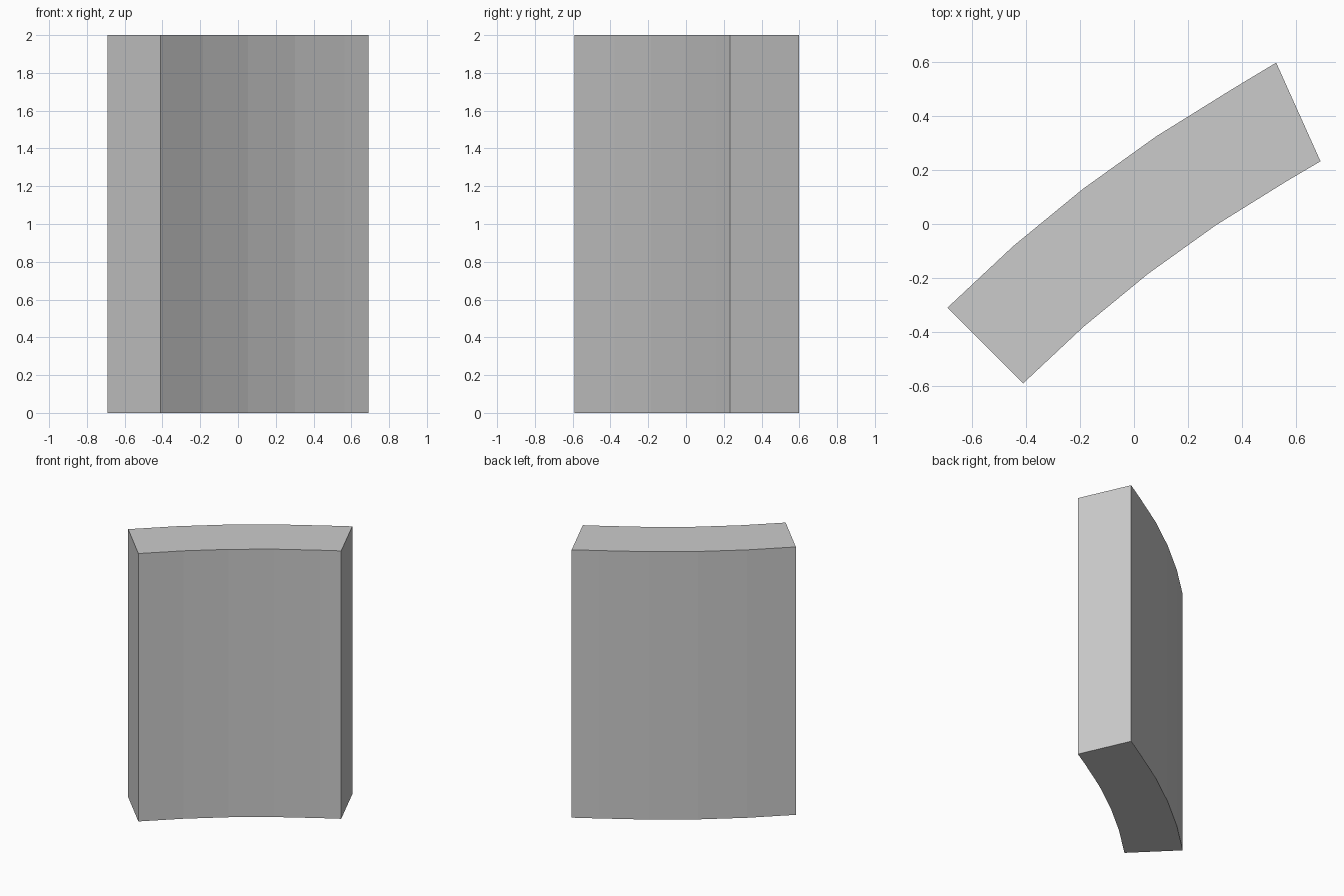
import bpy, bmesh
from math import radians, cos, sin

if "Cube" in bpy.data.objects:
    bpy.data.objects.remove(bpy.data.objects["Cube"])

CENTRE = (2.916, -3.916)   # arc centre of the curved wall
HEIGHT = 2.0


def arc(radius, end):
    """Four 3.75 degree steps from 135 degrees, then a short step to the cut end."""
    angles = [radians(135 - 3.75 * i) for i in range(5)]
    return [(CENTRE[0] + radius * cos(a), CENTRE[1] + radius * sin(a)) for a in angles] + [end]


# Plan outline: inner (front) arc, then outer (back) arc reversed
outline = arc(4.704, (0.69, 0.232)) + arc(5.1, (0.526, 0.597))[::-1]

# Curved wall panel: extrude the plan upward
bm = bmesh.new()
base = bm.faces.new([bm.verts.new((x, y, 0)) for x, y in outline])
top = bmesh.ops.extrude_face_region(bm, geom=[base], use_keep_orig=True)
bmesh.ops.translate(bm, vec=(0, 0, HEIGHT),
                    verts=[g for g in top["geom"] if isinstance(g, bmesh.types.BMVert)])
bmesh.ops.recalc_face_normals(bm, faces=bm.faces)

mesh = bpy.data.meshes.new("curved_wall_panel")
bm.to_mesh(mesh)
bm.free()
panel = bpy.data.objects.new("curved_wall_panel", mesh)
bpy.context.collection.objects.link(panel)
